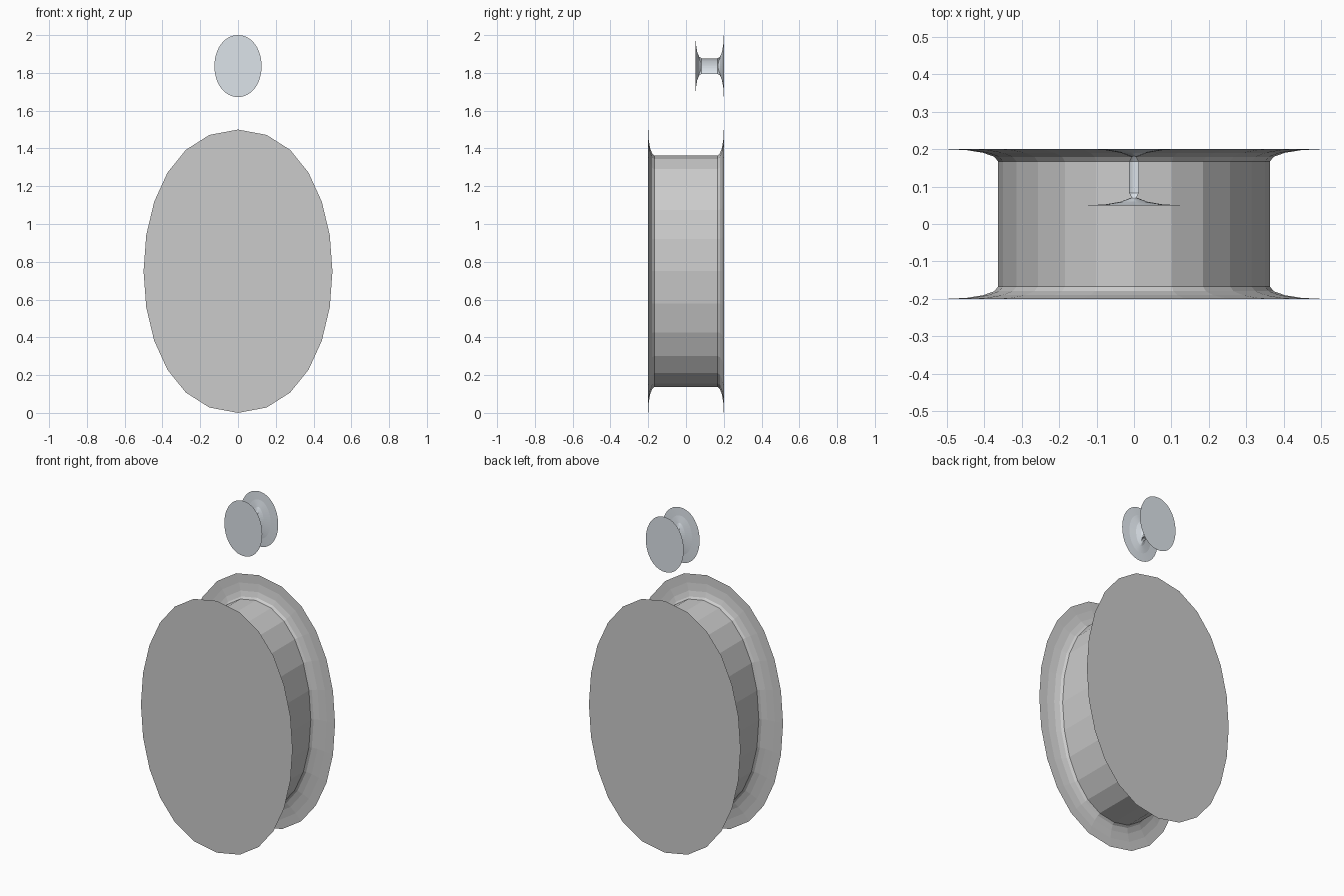
import bpy, bmesh, math
from mathutils import Vector

if "Cube" in bpy.data.objects:
    bpy.data.objects.remove(bpy.data.objects["Cube"])


def bez(p, t):
    s = 1 - t
    return p[0]*s**3 + 3*p[1]*s*s*t + 3*p[2]*s*t*t + p[3]*t**3


def oval(a, b, ka, kb, n):
    """Closed four-point Bezier oval, n segments per quarter."""
    quarter = [Vector((0, b)), Vector((ka*a, b)), Vector((a, kb*b)), Vector((a, 0))]
    q = [bez(quarter, i/n) for i in range(n + 1)]
    right = q + [Vector((p.x, -p.y)) for p in q[-2::-1]]
    return right + [Vector((-p.x, p.y)) for p in right[-2:0:-1]]


def inward_normals(pts):
    out = []
    for i, p in enumerate(pts):
        e1 = (p - pts[i-1]).normalized()
        e2 = (pts[(i+1) % len(pts)] - p).normalized()
        t = (e1 + e2).normalized()
        out.append(Vector((t.y, -t.x)))
    return out


def spool(name, pts, zc, y0, y1, inset, depth, steps=4):
    """Flanged drum: oval discs with concave fillets down to an inset hub."""
    nrm = inward_normals(pts)
    arc = [(inset*math.sin(i/steps*math.pi/2), depth*(1 - math.cos(i/steps*math.pi/2)))
           for i in range(steps + 1)]
    prof = [(o, y0 + d) for o, d in arc] + [(o, y1 - d) for o, d in reversed(arc)]
    bm = bmesh.new()
    rings = [[bm.verts.new((p.x + n.x*o, y, zc + p.y + n.y*o)) for p, n in zip(pts, nrm)]
             for o, y in prof]
    m = len(pts)
    for r, s in zip(rings, rings[1:]):
        for i in range(m):
            j = (i + 1) % m
            bm.faces.new((r[i], s[i], s[j], r[j]))
    # flat end discs
    bm.faces.new(rings[0])
    bm.faces.new(rings[-1][::-1])
    me = bpy.data.meshes.new(name)
    bm.normal_update()
    bm.to_mesh(me)
    bm.free()
    ob = bpy.data.objects.new(name, me)
    bpy.context.collection.objects.link(ob)
    return ob


# large faceted drum
spool("large_drum", oval(0.5, 0.75, 0.66, 0.52, 6), 0.75, -0.2, 0.2, 0.137, 0.033)

# small pulley floating above, towards the back
small = spool("small_pulley", oval(0.125, 0.164, 0.62, 0.52, 12), 1.836, 0.05, 0.2, 0.127, 0.033)
mat = bpy.data.materials.new("pale_blue_grey")
mat.diffuse_color = (0.72, 0.77, 0.82, 1)
mat.use_nodes = True
mat.node_tree.nodes["Principled BSDF"].inputs["Base Color"].default_value = mat.diffuse_color
small.data.materials.append(mat)
